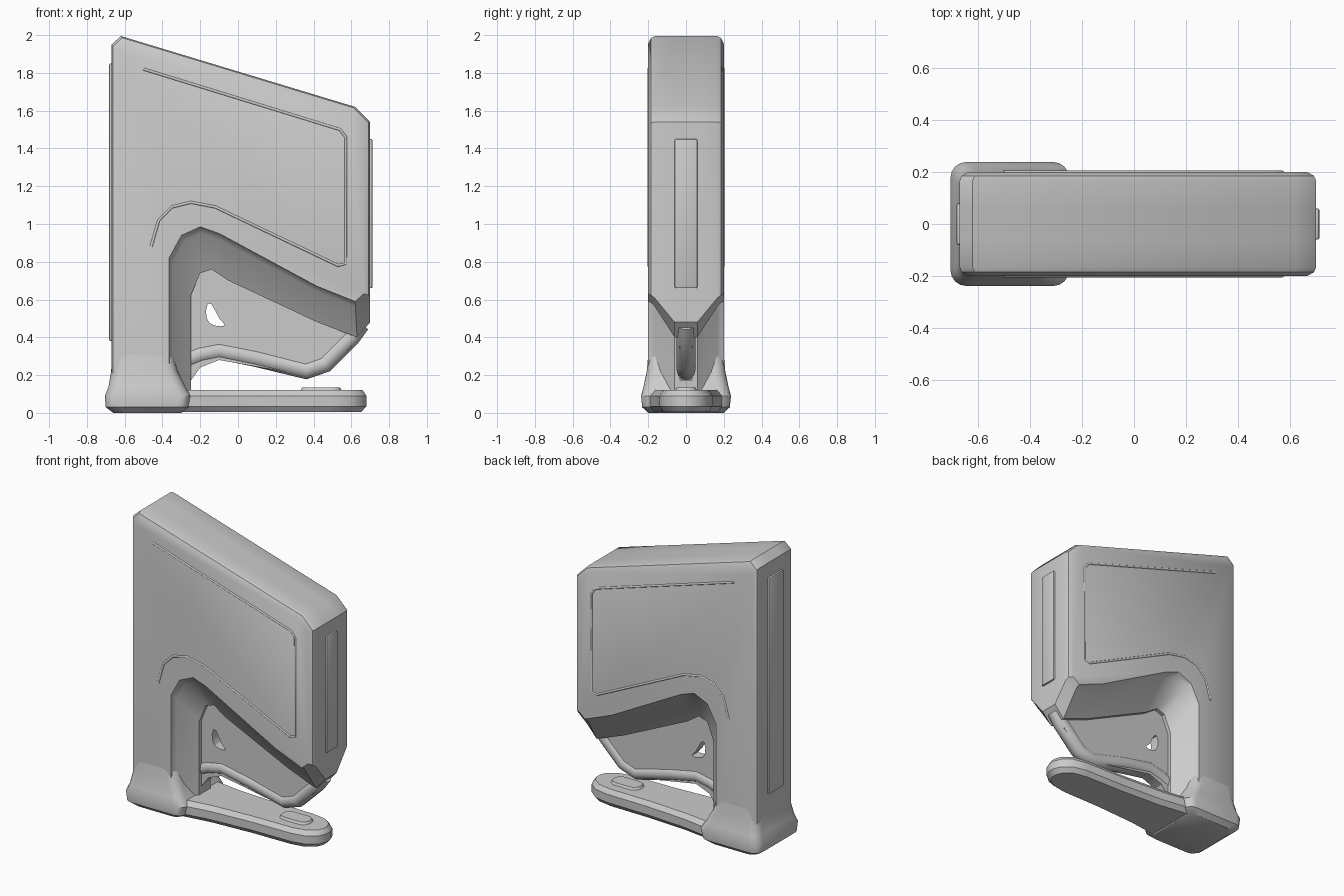
import bpy
import bmesh
import math

if "Cube" in bpy.data.objects:
    bpy.data.objects.remove(bpy.data.objects["Cube"], do_unlink=True)

grey = bpy.data.materials.new("plain grey")
grey.use_nodes = True
grey.diffuse_color = (0.6, 0.6, 0.6, 1)
grey.node_tree.nodes["Principled BSDF"].inputs["Base Color"].default_value = grey.diffuse_color


def finish(name, bm, bevel=0):
    bmesh.ops.recalc_face_normals(bm, faces=bm.faces)
    if bevel:
        bmesh.ops.bevel(bm, geom=bm.edges[:], offset=bevel, segments=2,
                        affect='EDGES', profile=0.5)
    mesh = bpy.data.meshes.new(name)
    bm.to_mesh(mesh)
    bm.free()
    mesh.materials.append(grey)
    ob = bpy.data.objects.new(name, mesh)
    bpy.context.collection.objects.link(ob)
    bpy.ops.object.select_all(action='DESELECT')
    ob.select_set(True)
    bpy.context.view_layer.objects.active = ob
    bpy.ops.object.shade_smooth_by_angle(angle=math.radians(32))
    return ob


def loft(name, rings):
    """Skin a stack of equal rings and cap both ends."""
    bm = bmesh.new()
    rows = [[bm.verts.new(p) for p in ring] for ring in rings]
    n = len(rows[0])
    for a, b in zip(rows, rows[1:]):
        for i in range(n):
            j = (i + 1) % n
            bm.faces.new((a[i], a[j], b[j], b[i]))
    bm.faces.new(rows[0])
    bm.faces.new(rows[-1])
    return finish(name, bm)


def tube(name, points, radius, y=0):
    curve = bpy.data.curves.new(name, 'CURVE')
    curve.dimensions = '3D'
    curve.bevel_depth = radius
    curve.bevel_resolution = 3
    curve.use_fill_caps = True
    spline = curve.splines.new('POLY')
    spline.points.add(len(points) - 1)
    for p, (x, z) in zip(spline.points, points):
        p.co = (x, y, z, 1)
    curve.materials.append(grey)
    ob = bpy.data.objects.new(name, curve)
    bpy.context.collection.objects.link(ob)


def rounded_ring(x0, x1, half, r, z):
    """Rounded rectangle lying flat at height z."""
    ring = []
    for cx, cy, start in ((x1 - r, half - r, 0), (x0 + r, half - r, 90),
                          (x0 + r, r - half, 180), (x1 - r, r - half, 270)):
        for k in range(5):
            a = math.radians(start + k * 22.5)
            ring.append((cx + r * math.cos(a), cy + r * math.sin(a), z))
    return ring


# Body and post: the arch below narrows from the broad faces to a central keel
outer = [(-0.67, 0.06), (-0.67, 1.95), (-0.62, 1.995), (0.62, 1.62), (0.70, 1.54)]
arch_face = [(0.70, 0.63), (0.62, 0.59), (0.42, 0.67), (-0.1, 0.95), (-0.2, 0.985),
             (-0.3, 0.94), (-0.365, 0.82), (-0.365, 0.06)]
arch_keel = [(0.70, 0.48), (0.63, 0.40), (0.42, 0.48), (-0.05, 0.70), (-0.14, 0.76),
             (-0.2, 0.74), (-0.25, 0.62), (-0.25, 0.06)]


def body_ring(y, inset, t):
    pts = [(x * (1 - inset), z - inset * max(z - 1.2, 0)) for x, z in outer]
    for i, (a, b) in enumerate(zip(arch_face, arch_keel)):
        x = a[0] + (b[0] - a[0]) * t
        z = a[1] + (b[1] - a[1]) * t
        pts.append((x * (1 - inset) if i == 0 else x, z))
    return [(x, y, z) for x, z in pts]


layers = [(0.2, 0.05, 0), (0.185, 0.012, 0.04), (0.165, 0, 0.15), (0.06, 0, 1)]
rings = [body_ring(-y, s, t) for y, s, t in layers]
rings += [body_ring(y, s, t) for y, s, t in reversed(layers)]
loft("body", rings)

# Thin web under the keel, with a small opening
web_edge = [(-0.3, 0.85), (-0.3, 0.5), (-0.3, 0.15), (-0.25, 0.17), (-0.2, 0.24),
            (-0.1, 0.28), (0.35, 0.2), (0.46, 0.23), (0.6, 0.35), (0.69, 0.5),
            (0.45, 0.6), (-0.05, 0.8)]
opening = [(-0.16, 0.58), (-0.17, 0.54), (-0.165, 0.5), (-0.15, 0.475), (-0.13, 0.465),
           (-0.11, 0.46), (-0.08, 0.46), (-0.07, 0.465), (-0.08, 0.48), (-0.1, 0.5),
           (-0.12, 0.54), (-0.14, 0.575)]
bm = bmesh.new()
sides = []
for y in (-0.035, 0.035):
    sides.append([[bm.verts.new((x, y, z)) for x, z in loop] for loop in (web_edge, opening)])
for i in range(len(opening)):
    j = (i + 1) % len(opening)
    for out, hole in sides:
        bm.faces.new((out[i], out[j], hole[j], hole[i]))
    for k in (0, 1):
        bm.faces.new((sides[0][k][i], sides[0][k][j], sides[1][k][j], sides[1][k][i]))
finish("web", bm)

# Thick lower rim of the web
tube("web_rim", [(-0.3, 0.27), (-0.2, 0.31), (-0.1, 0.33), (0.1, 0.29), (0.36, 0.225),
                 (0.46, 0.26), (0.6, 0.4), (0.65, 0.47)], 0.05)

# Flared foot around the bottom of the post
foot_levels = [(-0.66, -0.3, 0.2, 0), (-0.7, -0.26, 0.232, 0.03), (-0.705, -0.25, 0.238, 0.09),
               (-0.685, -0.28, 0.225, 0.14), (-0.672, -0.32, 0.208, 0.22),
               (-0.66, -0.36, 0.195, 0.36)]
loft("foot", [rounded_ring(x0, x1, h, 0.06, z) for x0, x1, h, z in foot_levels])

# Long tapering base tongue with a rounded tip
half_outline = [(-0.6, 0.2), (-0.35, 0.205), (-0.1, 0.165), (0.2, 0.145), (0.5, 0.14),
                (0.6, 0.12), (0.66, 0.07), (0.68, 0.02)]
outline = half_outline + [(x, -y) for x, y in reversed(half_outline)]
loft("base_tongue", [[(x * s, y * w, z) for x, y in outline] for s, w, z in
                     ((0.96, 0.85, 0.005), (1, 1, 0.035), (1, 1, 0.09), (0.97, 0.85, 0.12))])
loft("tip_pad", [rounded_ring(0.32, 0.56, 0.07, 0.06, 0.1),
                 rounded_ring(0.34, 0.54, 0.05, 0.045, 0.135)])

# Fine raised border on both broad faces
border = [(-0.46, 0.88), (-0.42, 1.02), (-0.35, 1.09), (-0.25, 1.115), (-0.12, 1.09),
          (0.53, 0.78), (0.57, 0.79), (0.57, 1.46), (0.54, 1.5), (-0.5, 1.82)]
for name, y in (("front_border", -0.197), ("back_border", 0.197)):
    tube(name, border, 0.008, y)

# Slightly raised panels on the two narrow ends
for name, x, half, low, high in (("left_end_panel", 0.70, 0.06, 0.66, 1.45),
                                 ("right_end_panel", -0.67, 0.08, 0.38, 1.85)):
    bm = bmesh.new()
    bmesh.ops.create_cube(bm, size=1)
    for v in bm.verts:
        v.co = (x + v.co.x * 0.024, v.co.y * 2 * half, (low + high) / 2 + v.co.z * (high - low))
    finish(name, bm, bevel=0.008)
